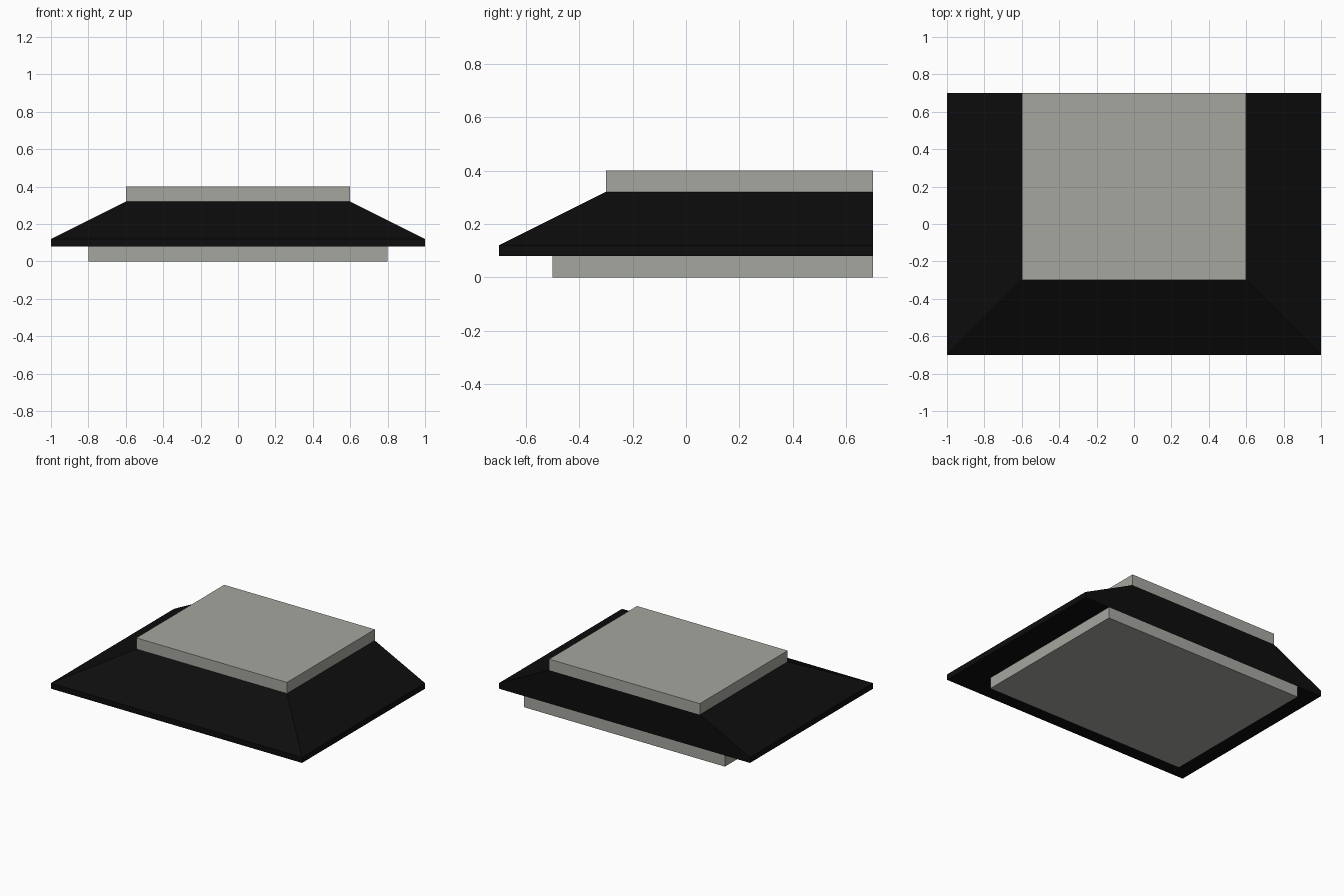
import bpy
import bmesh

if "Cube" in bpy.data.objects:
    bpy.data.objects.remove(bpy.data.objects["Cube"], do_unlink=True)

BACK = 0.70  # every part ends flush against the back plane


def make_material(name, color):
    mat = bpy.data.materials.new(name)
    mat.use_nodes = True
    mat.diffuse_color = color
    mat.node_tree.nodes["Principled BSDF"].inputs["Base Color"].default_value = color
    return mat


def stack(name, levels, mat):
    """Join rectangular levels (half width, front y, z) into a closed solid."""
    bm = bmesh.new()
    rings = []
    for half, front, z in levels:
        corners = ((-half, front), (half, front), (half, BACK), (-half, BACK))
        rings.append([bm.verts.new((x, y, z)) for x, y in corners])
    for low, high in zip(rings, rings[1:]):
        for i in range(4):
            j = (i + 1) % 4
            bm.faces.new((low[i], low[j], high[j], high[i]))
    bm.faces.new(rings[0][::-1])
    bm.faces.new(rings[-1])
    bmesh.ops.recalc_face_normals(bm, faces=bm.faces)
    mesh = bpy.data.meshes.new(name)
    bm.to_mesh(mesh)
    bm.free()
    mesh.materials.append(mat)
    obj = bpy.data.objects.new(name, mesh)
    bpy.context.collection.objects.link(obj)
    return obj


stone = make_material("warm grey", (0.38, 0.38, 0.35, 1))
slate = make_material("near black", (0.004, 0.004, 0.004, 1))

# Lower slab, sloped skirt with a thin vertical rim, and upper slab
stack("base_slab", [(0.8, -0.5, 0), (0.8, -0.5, 0.08)], stone)
stack("sloped_skirt", [(1, -0.7, 0.08), (1, -0.7, 0.12), (0.6, -0.3, 0.32)], slate)
stack("top_slab", [(0.6, -0.3, 0.32), (0.6, -0.3, 0.4)], stone)
